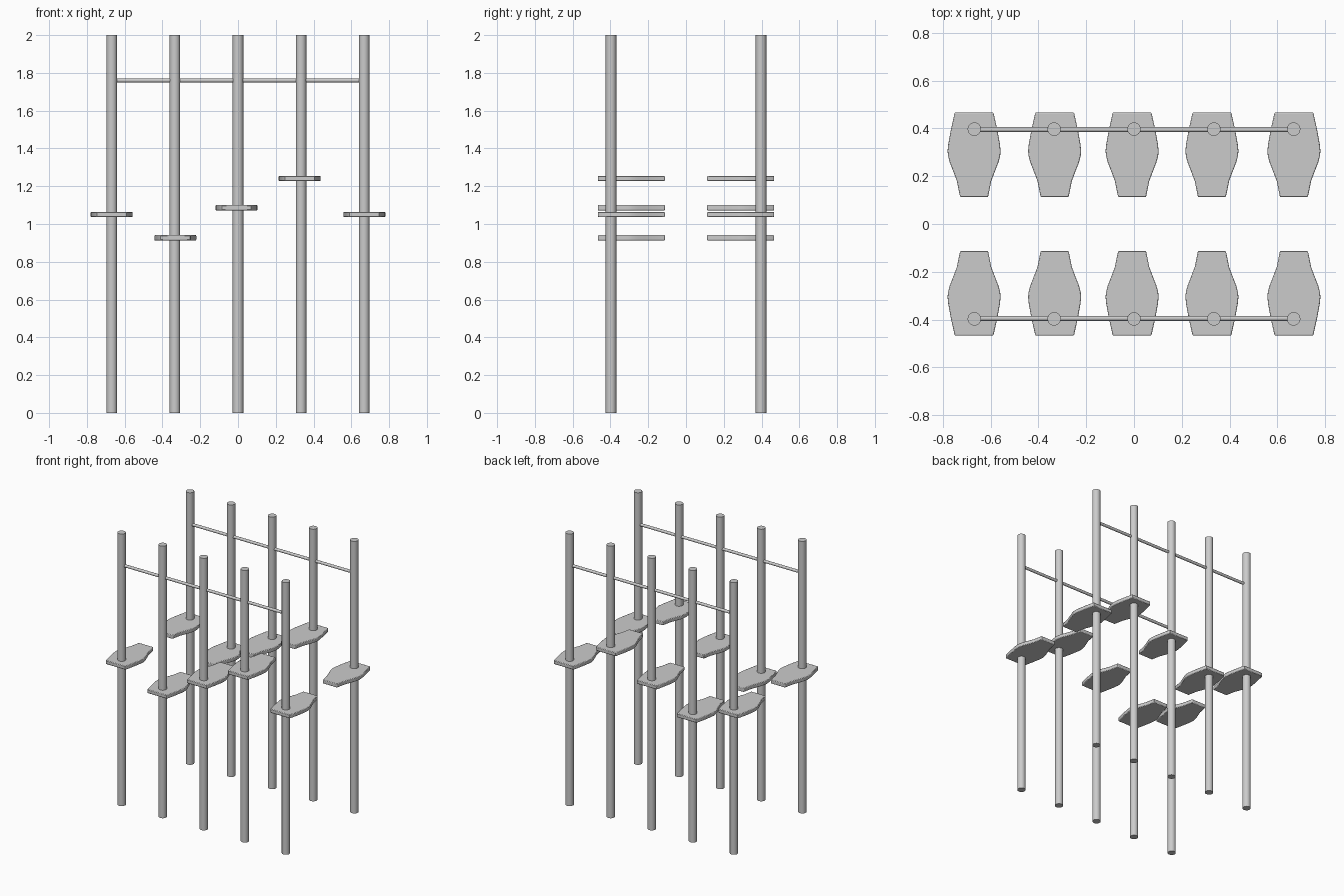
import bpy, bmesh
from math import pi

if "Cube" in bpy.data.objects:
    bpy.data.objects.remove(bpy.data.objects["Cube"])

POLE_X = [-0.668, -0.334, 0.0, 0.334, 0.668]
PAD_X = [-0.669, -0.332, -0.008, 0.326, 0.669]
PAD_Z = [1.05, 0.927, 1.086, 1.241, 1.05]
POLE_Y = 0.397

# Right half of the pad outline: half-width, distance from the centre line
HALF = [(0.058, 0.112), (0.061, 0.125), (0.072, 0.180), (0.086, 0.217),
        (0.102, 0.258), (0.109, 0.285), (0.111, 0.305), (0.108, 0.335),
        (0.097, 0.395), (0.082, 0.462), (0.078, 0.467)]


def smooth(obj):
    bpy.ops.object.select_all(action='DESELECT')
    obj.select_set(True)
    bpy.context.view_layer.objects.active = obj
    bpy.ops.object.shade_smooth_by_angle()


def rod(name, radius, length, location, rotation=(0, 0, 0), sides=32):
    bpy.ops.mesh.primitive_cylinder_add(vertices=sides, radius=radius, depth=length,
                                        location=location, rotation=rotation)
    obj = bpy.context.object
    obj.name = name
    smooth(obj)


def pad(name, x, z, side, thickness=0.028):
    outline = HALF + [(-w, d) for w, d in reversed(HALF)]
    bm = bmesh.new()
    face = bm.faces.new([bm.verts.new((w, d * side, -thickness / 2)) for w, d in outline])
    top = bmesh.ops.extrude_face_region(bm, geom=[face])
    verts = [v for v in top['geom'] if isinstance(v, bmesh.types.BMVert)]
    bmesh.ops.translate(bm, verts=verts, vec=(0, 0, thickness))
    bmesh.ops.recalc_face_normals(bm, faces=bm.faces)
    mesh = bpy.data.meshes.new(name)
    bm.to_mesh(mesh)
    bm.free()
    obj = bpy.data.objects.new(name, mesh)
    obj.location = (x, 0, z)
    bpy.context.collection.objects.link(obj)
    smooth(obj)
    # Softened rim
    bevel = obj.modifiers.new("rim", 'BEVEL')
    bevel.width = 0.004
    bevel.segments = 2
    bevel.limit_method = 'ANGLE'
    bevel.angle_limit = pi / 3


# Two mirrored rows of poles with stepping pads, each tied by a thin rail
for row, side in (("front", -1), ("back", 1)):
    for i, (px, x, z) in enumerate(zip(POLE_X, PAD_X, PAD_Z), 1):
        rod(f"{row}_pole_{i}", 0.028, 2.0, (px, side * POLE_Y, 1.0))
        pad(f"{row}_step_pad_{i}", x, z, side)
    rod(f"{row}_rail", 0.0105, 1.31, (0, side * 0.395, 1.76), (0, pi / 2, 0), 16)
